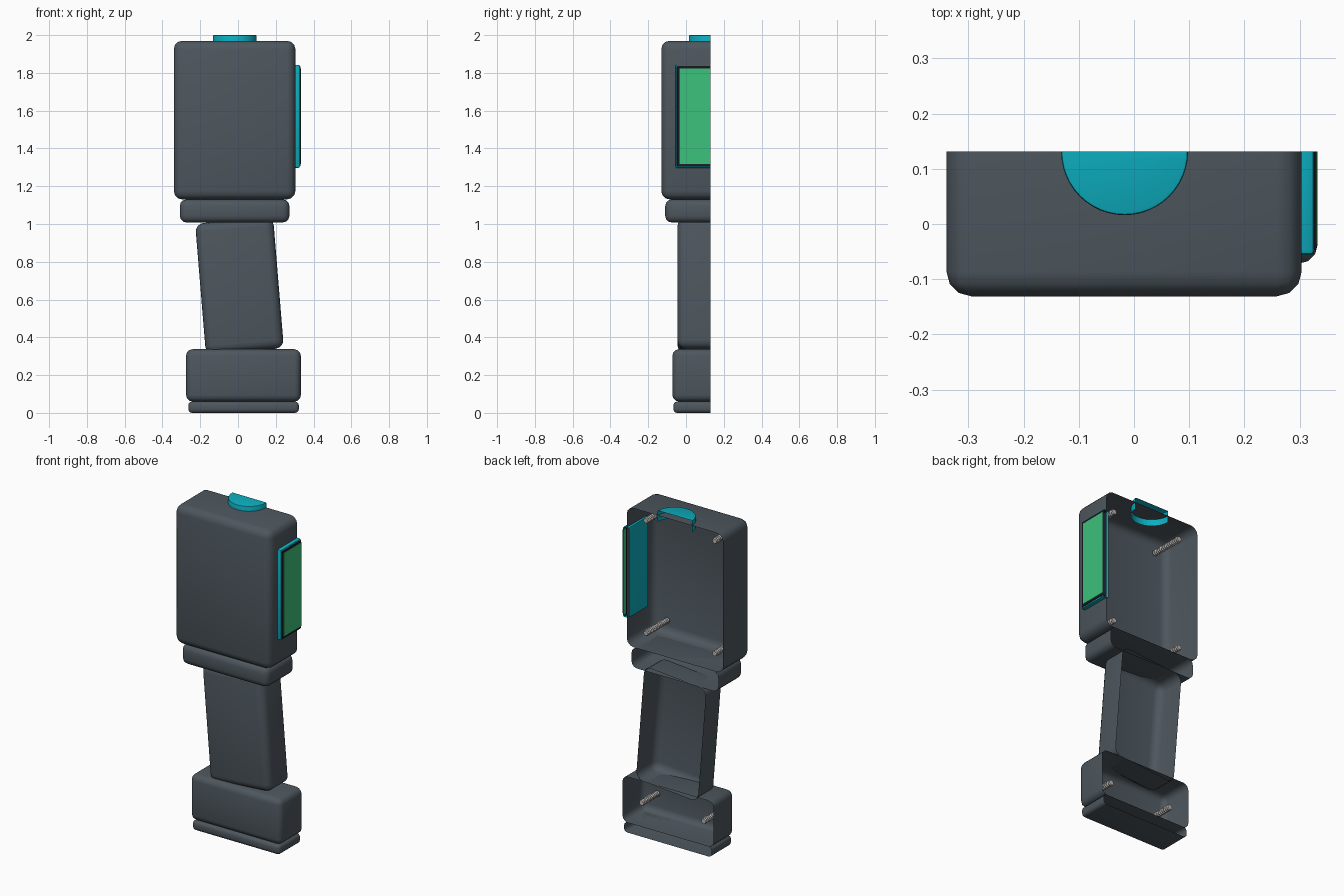
import bpy, bmesh, math
from mathutils import Matrix, Vector

if "Cube" in bpy.data.objects:
    bpy.data.objects.remove(bpy.data.objects["Cube"])

CUT = 0.131  # open plane of the half shell


def material(name, rgb):
    m = bpy.data.materials.new(name)
    m.diffuse_color = (*rgb, 1)
    m.use_nodes = True
    m.node_tree.nodes["Principled BSDF"].inputs["Base Color"].default_value = m.diffuse_color
    return m


GREY = material("slate grey", (0.075, 0.095, 0.112))
TEAL = material("teal", (0.004, 0.42, 0.52))
DARK = material("near black", (0.016, 0.015, 0.025))
GREEN = material("screen green", (0.045, 0.54, 0.2))
STEEL = material("steel", (0.5, 0.48, 0.46))


def finish(bm, name, mats):
    bmesh.ops.recalc_face_normals(bm, faces=bm.faces[:])
    me = bpy.data.meshes.new(name)
    bm.to_mesh(me)
    bm.free()
    ob = bpy.data.objects.new(name, me)
    bpy.context.collection.objects.link(ob)
    for m in mats:
        me.materials.append(m)
    bpy.ops.object.select_all(action='DESELECT')
    ob.select_set(True)
    bpy.context.view_layer.objects.active = ob
    bpy.ops.object.shade_smooth_by_angle(angle=math.radians(35))
    return ob


def slice_open(bm):
    # remove everything behind the open plane, leaving a hollow half
    bmesh.ops.bisect_plane(bm, geom=bm.verts[:] + bm.edges[:] + bm.faces[:],
                           plane_co=(0, CUT, 0), plane_no=(0, 1, 0), clear_outer=True)


def half_shell(name, x0, x1, front, z0, z1, bevel, segments=3, tilt=0, mat=GREY):
    """Rounded box, symmetric about the open plane, with its back half removed."""
    bm = bmesh.new()
    bmesh.ops.create_cube(bm, size=1)
    bmesh.ops.scale(bm, vec=(x1 - x0, 2 * (CUT - front), z1 - z0), verts=bm.verts)
    bmesh.ops.bevel(bm, geom=bm.edges[:], offset=bevel, segments=segments,
                    profile=0.5, affect='EDGES')
    bmesh.ops.rotate(bm, matrix=Matrix.Rotation(tilt, 3, 'Y'), verts=bm.verts)
    bmesh.ops.translate(bm, vec=((x0 + x1) / 2, CUT, (z0 + z1) / 2), verts=bm.verts)
    slice_open(bm)
    return finish(bm, name, [mat])


# Housing
half_shell("head_housing", -0.34, 0.304, -0.131, 1.13, 1.97, 0.045)
half_shell("neck_collar", -0.308, 0.272, -0.11, 1.008, 1.13, 0.035)
half_shell("handle", -0.199, 0.215, -0.045, 0.325, 1.02, 0.045, 4, tilt=-math.radians(4.7))
half_shell("battery_base", -0.275, 0.333, -0.072, 0.06, 0.337, 0.035)
half_shell("base_plate", -0.263, 0.322, -0.067, 0.0, 0.06, 0.02)

# Trigger button: half disc on top, hollow beneath
bm = bmesh.new()
bmesh.ops.create_cone(bm, cap_ends=True, segments=48, radius1=0.115, radius2=0.115, depth=0.07)
bmesh.ops.translate(bm, vec=(-0.017, CUT, 1.965), verts=bm.verts)
rim = [e for e in bm.edges if all(v.co.z > 1.99 for v in e.verts)]
bmesh.ops.bevel(bm, geom=rim, offset=0.005, segments=2, profile=0.5, affect='EDGES')
bmesh.ops.delete(bm, geom=[f for f in bm.faces if f.calc_center_median().z < 1.935],
                 context='FACES_ONLY')
slice_open(bm)
finish(bm, "top_button", [TEAL])

# Side display: teal frame, dark border and green panel
half_shell("screen_frame", 0.29, 0.327, -0.056, 1.297, 1.843, 0.008, 2, mat=TEAL)
half_shell("screen_border", 0.31, 0.331, -0.049, 1.304, 1.836, 0.004, 1, mat=DARK)
half_shell("screen_panel", 0.325, 0.333, -0.036, 1.317, 1.823, 0.001, 1, mat=GREEN)


def screw(name, x, z, y0, y1, radius=0.018, sides=12):
    """Threaded post running front to back, made of stacked rings."""
    bm = bmesh.new()
    count = int((y1 - y0) / 0.007)
    rings = []
    for i in range(count + 1):
        r = radius if i % 2 else radius * 0.8
        y = y0 + (y1 - y0) * i / count
        rings.append([bm.verts.new((x + r * math.cos(a), y, z + r * math.sin(a)))
                      for a in (2 * math.pi * k / sides for k in range(sides))])
    for a, b in zip(rings, rings[1:]):
        for k in range(sides):
            n = (k + 1) % sides
            bm.faces.new((a[k], a[n], b[n], b[k]))
    bm.faces.new(rings[0])
    bm.faces.new(rings[-1])
    finish(bm, name, [STEEL])


# Screws inside the head and the base
for side, x in (("left", -0.25), ("right", 0.21)):
    for level, z in (("lower", 1.21), ("upper", 1.89)):
        screw(f"head_screw_{level}_{side}", x, z, -0.125, 0.085)
for side, x in (("left", -0.18), ("right", 0.235)):
    screw(f"base_screw_{side}", x, 0.18, -0.066, 0.09)
